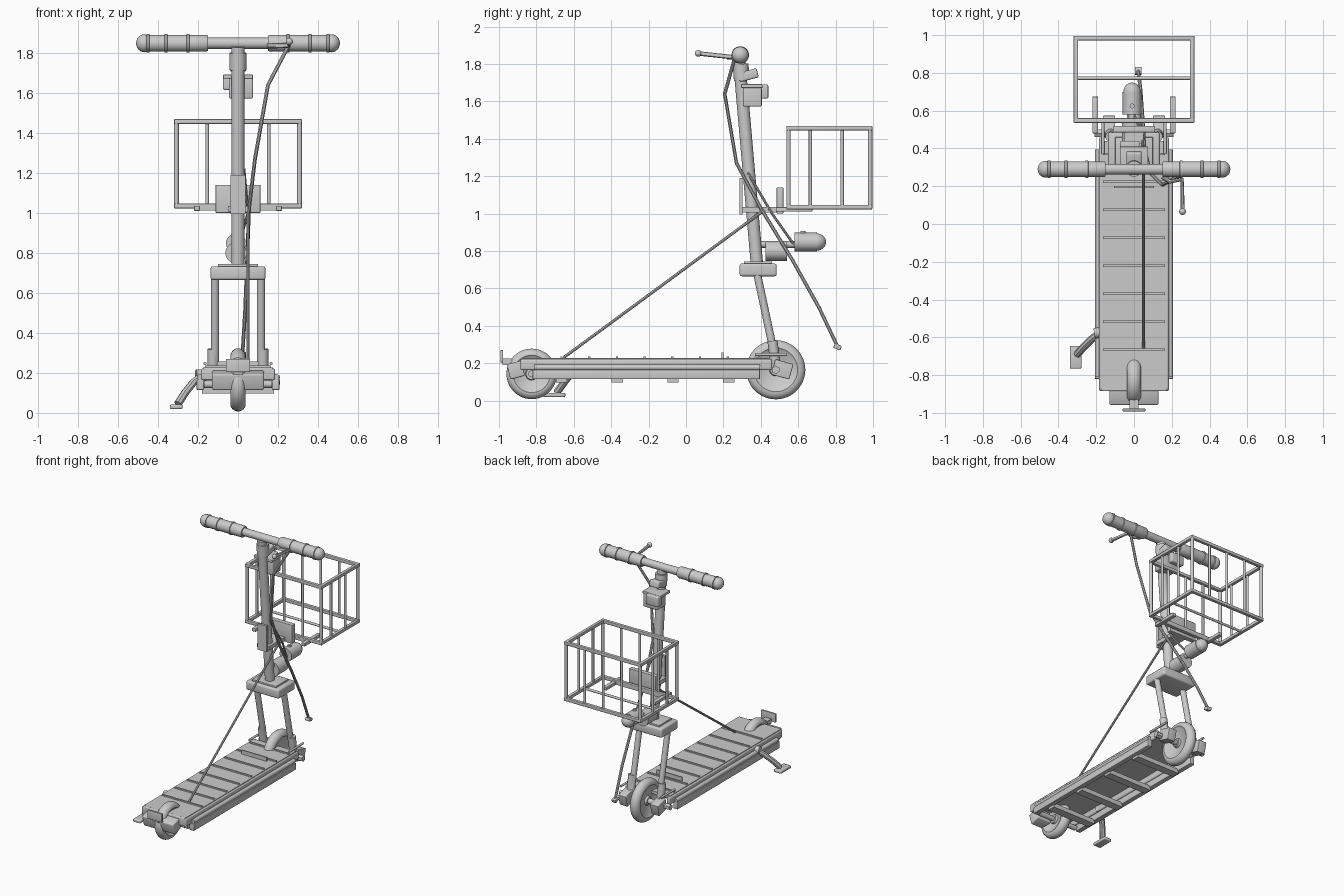
import bpy, bmesh, math
from mathutils import Vector, Matrix

cube = bpy.data.objects.get("Cube")
if cube:
    bpy.data.objects.remove(cube)

GREY = bpy.data.materials.new("plain_grey")
GREY.use_nodes = True
GREY.diffuse_color = (0.6, 0.6, 0.6, 1)
GREY.node_tree.nodes["Principled BSDF"].inputs["Base Color"].default_value = (0.6, 0.6, 0.6, 1)


def add(name, mesh, smooth=False):
    ob = bpy.data.objects.new(name, mesh)
    bpy.context.collection.objects.link(ob)
    mesh.materials.clear()
    mesh.materials.append(GREY)
    if smooth:
        bpy.ops.object.select_all(action='DESELECT')
        ob.select_set(True)
        bpy.context.view_layer.objects.active = ob
        bpy.ops.object.shade_smooth_by_angle(angle=math.radians(40))
    return ob


def finish(name, bm, smooth=False):
    bmesh.ops.recalc_face_normals(bm, faces=bm.faces)
    mesh = bpy.data.meshes.new(name)
    bm.to_mesh(mesh)
    bm.free()
    return add(name, mesh, smooth)


def box(name, x, y, z, bevel=0.0, tilt=0.0):
    """Box from three (low, high) ranges, tilted about its own x axis."""
    bm = bmesh.new()
    size = [r[1] - r[0] for r in (x, y, z)]
    mid = [(r[0] + r[1]) / 2 for r in (x, y, z)]
    bmesh.ops.create_cube(bm, size=1, matrix=Matrix.Diagonal((*size, 1)))
    if bevel:
        bmesh.ops.bevel(bm, geom=bm.edges[:], offset=bevel, segments=3, profile=0.5, affect='EDGES')
    bm.transform(Matrix.Translation(mid) @ Matrix.Rotation(math.radians(tilt), 4, 'X'))
    return finish(name, bm, bevel > 0)


def rod(name, a, b, r, r2=None, sides=20):
    a, b = Vector(a), Vector(b)
    turn = (b - a).to_track_quat('Z', 'Y').to_matrix().to_4x4()
    bm = bmesh.new()
    bmesh.ops.create_cone(bm, cap_ends=True, segments=sides, radius1=r, radius2=r2 or r,
                          depth=(b - a).length, matrix=Matrix.Translation((a + b) / 2) @ turn)
    return finish(name, bm, True)


def lathe_x(name, profile, centre, steps=40):
    """Spin (x, radius) points around the x axis."""
    bm = bmesh.new()
    vs = [bm.verts.new((x, 0, r)) for x, r in profile]
    es = [bm.edges.new(p) for p in zip(vs, vs[1:])]
    bmesh.ops.spin(bm, geom=vs + es, axis=(1, 0, 0), cent=(0, 0, 0), angle=math.tau, steps=steps)
    bmesh.ops.remove_doubles(bm, verts=bm.verts, dist=1e-5)
    bm.transform(Matrix.Translation(centre))
    return finish(name, bm, True)


def cable(name, pts, r):
    cu = bpy.data.curves.new(name + "_path", 'CURVE')
    cu.dimensions = '3D'
    cu.bevel_depth, cu.bevel_resolution, cu.use_fill_caps = r, 2, True
    sp = cu.splines.new('POLY')
    sp.points.add(len(pts) - 1)
    for p, co in zip(sp.points, pts):
        p.co = (*co, 1)
    tmp = bpy.data.objects.new(name + "_path", cu)
    mesh = bpy.data.meshes.new_from_object(tmp)
    bpy.data.objects.remove(tmp)
    return add(name, mesh, True)


def ball(name, centre, r, stretch=(1, 1, 1)):
    bm = bmesh.new()
    bmesh.ops.create_uvsphere(bm, u_segments=24, v_segments=14, radius=r,
                              matrix=Matrix.Translation(centre) @ Matrix.Diagonal((*stretch, 1)))
    return finish(name, bm, True)


# Wheels: rounded tyre with a dished disc and hub
def wheel(name, y, z, r, w):
    half = [(0.03, 0), (0.03, 0.03), (0.014, 0.034), (w * 0.8, r * 0.68), (w, r * 0.74)]
    half += [(w * math.cos(t), r * 0.74 + r * 0.26 * math.sin(t)) for t in
             [math.pi / 2 * k / 6 for k in range(1, 7)]]
    other = [(-x, rr) for x, rr in reversed(half[:-1])]
    lathe_x(name, half + other, (0, y, z), 48)


wheel("front_wheel", 0.48, 0.165, 0.158, 0.038)
wheel("rear_wheel", -0.825, 0.143, 0.135, 0.038)
rod("front_axle", (-0.17, 0.48, 0.165), (0.17, 0.48, 0.165), 0.02)
rod("rear_axle", (-0.17, -0.825, 0.143), (0.17, -0.825, 0.143), 0.018)

# Deck: thin plate, side rails, tread ribs and cross members below
box("deck_plate", (-0.175, 0.175), (-0.87, 0.44), (0.205, 0.227))
box("deck_rear_lip", (-0.175, 0.175), (-0.885, -0.865), (0.165, 0.227), 0.006)
for i in range(8):
    y = -0.665 + 0.148 * i
    box(f"tread_rib_{i}", (-0.165, 0.165), (y - 0.006, y + 0.006), (0.225, 0.236))
for i in range(4):
    y = -0.665 + 0.298 * i
    box(f"cross_member_{i}", (-0.18, 0.18), (y - 0.03, y + 0.03), (0.097, 0.13))
box("deck_stop", (-0.105, 0.105), (0.19, 0.2), (0.225, 0.257))
for s, side in ((-1, "right"), (1, "left")):
    def span(a, b):
        return tuple(sorted((a * s, b * s)))
    box(f"upper_rail_{side}", span(0.16, 0.185), (-0.885, 0.46), (0.163, 0.222), 0.01)
    box(f"lower_rail_{side}", span(0.17, 0.207), (-0.82, 0.395), (0.115, 0.165), 0.004)
    rod(f"rail_trim_{side}", (0.19 * s, -0.81, 0.178), (0.19 * s, 0.395, 0.178), 0.016)
    # Fork leg, sleeve, dropout and axle nut
    rod(f"fork_leg_{side}", (0.115 * s, 0.38, 0.68), (0.115 * s, 0.478, 0.22), 0.021)
    rod(f"fork_sleeve_{side}", (0.125 * s, 0.462, 0.32), (0.125 * s, 0.482, 0.17), 0.027)
    box(f"dropout_{side}", span(0.1, 0.165), (0.465, 0.565), (0.125, 0.21), 0.004, -15)
    rod(f"axle_nut_{side}", (0.16 * s, 0.48, 0.165), (0.21 * s, 0.48, 0.165), 0.022, sides=6)
    rod(f"fork_side_bar_{side}", (0.165 * s, 0.37, 0.247), (0.165 * s, 0.54, 0.247), 0.008)
    # Grip with raised rings and a rounded end
    prof = [(0.15, 0), (0.15, 0.038), (0.16, 0.042), (0.235, 0.042)]
    for x in (0.25, 0.36, 0.45):
        prof += [(x - 0.008, 0.042), (x - 0.006, 0.047), (x + 0.006, 0.047), (x + 0.008, 0.042)]
    prof += [(0.466 + 0.044 * math.sin(t), 0.045 * math.cos(t)) for t in
             [math.pi / 2 * k / 6 for k in range(7)]]
    lathe_x(f"grip_{side}", [(x * s, max(r, 0)) for x, r in prof], (0, 0.29, 1.848), 28)
    # Basket support
    box(f"basket_support_{side}", span(0.19, 0.22), (0.48, 0.675), (1.01, 1.035), 0.004)

# Rear block with plate
box("rear_block", (-0.13, 0.13), (-0.95, -0.87), (0.122, 0.205), 0.008, 15)
box("rear_plate", (-0.06, 0.06), (-0.992, -0.978), (0.205, 0.27), 0.002)
box("rear_plate_mount", (-0.025, 0.025), (-0.98, -0.93), (0.19, 0.225))

# Steering column
rod("handlebar", (-0.2, 0.29, 1.848), (0.2, 0.29, 1.848), 0.028)
rod("stem", (0, 0.283, 1.83), (0, 0.38, 0.72), 0.033, sides=28)
rod("stem_collar", (0, 0.292, 1.8), (0, 0.298, 1.715), 0.042)
box("stem_clamp", (-0.04, 0.04), (0.28, 0.385), (1.715, 1.765), 0.01, 15)
box("fork_crown", (-0.137, 0.137), (0.287, 0.485), (0.665, 0.733), 0.012)
box("crown_cap", (-0.1, 0.1), (0.31, 0.46), (0.73, 0.745), 0.003)

# Instrument on the stem
box("instrument_body", (-0.045, 0.075), (0.305, 0.405), (1.572, 1.675), 0.008)
box("instrument_lid", (-0.075, 0.075), (0.295, 0.41), (1.672, 1.692), 0.004)
box("instrument_knob", (-0.075, 0.03), (0.395, 0.44), (1.615, 1.69), 0.008)

# Basket mount
box("mount_back_plate", (-0.037, 0.037), (0.285, 0.302), (0.995, 1.19))
box("mount_front_plate", (-0.112, 0.112), (0.485, 0.52), (1.0, 1.14), 0.003)
box("mount_arm", (-0.05, 0.05), (0.3, 0.52), (1.005, 1.035))
box("mount_cross_bar", (-0.22, 0.22), (0.535, 0.56), (1.012, 1.035))

# Basket: rims, posts and floor rods
X, Y0, Y1, Z0, Z1, T = 0.308, 0.548, 0.984, 1.035, 1.457, 0.012
for z, level in ((Z0, "bottom"), (Z1, "top")):
    for k, y in enumerate((Y0, Y1)):
        box(f"basket_{level}_rail_{k}", (-X - T, X + T), (y - T, y + T), (z - T, z + T), 0.004)
    for k, x in enumerate((-X, X)):
        box(f"basket_{level}_side_{k}", (x - T, x + T), (Y0, Y1), (z - T, z + T), 0.004)
posts = [(x, y, T) for x in (-X, X) for y in (Y0, Y1)]
posts += [(x, y, 0.009) for x in (-X / 2, 0, X / 2) for y in (Y0, Y1)]
posts += [(x, y, 0.009) for x in (-X, X) for y in (0.665, 0.835)]
for k, (x, y, r) in enumerate(posts):
    rod(f"basket_post_{k}", (x, y, Z0), (x, y, Z1), r, sides=12)
rod("basket_floor_rod", (-X, 0.772, Z0), (X, 0.772, Z0), 0.009, sides=12)

# Headlight and horn
rod("headlight_body", (-0.01, 0.58, 0.848), (-0.01, 0.7, 0.848), 0.05, sides=28)
ball("headlight_lens", (-0.01, 0.695, 0.848), 0.047, (1, 1.15, 1))
rod("headlight_button", (-0.01, 0.625, 0.89), (-0.01, 0.625, 0.908), 0.013)
rod("horn", (-0.01, 0.425, 0.8), (-0.01, 0.54, 0.8), 0.053, sides=28)
rod("headlight_bracket", (-0.01, 0.36, 0.835), (-0.01, 0.6, 0.835), 0.018)

# Brake lever and cables
cable("brake_lever", [(0.15, 0.25, 1.835), (0.19, 0.225, 1.835), (0.255, 0.235, 1.838),
                      (0.257, 0.07, 1.856)], 0.012)
ball("lever_tip", (0.257, 0.066, 1.857), 0.018)
cable("front_cable", [(0.25, 0.26, 1.83), (0.15, 0.207, 1.64), (0.085, 0.27, 1.27),
                      (0.055, 0.405, 1.02), (0.045, 0.57, 0.75), (0.035, 0.71, 0.5), (0.022, 0.81, 0.29)], 0.01)
box("cable_end", (0.005, 0.04), (0.79, 0.83), (0.275, 0.3), 0.004, -20)
cable("light_cable", [(0.03, 0.33, 1.22), (0.05, 0.46, 1.0), (0.0, 0.58, 0.83)], 0.007)
cable("rear_cable", [(0.05, 0.42, 1.02), (0.05, -0.655, 0.23)], 0.008)

# Kickstand
rod("kickstand_pivot", (-0.16, -0.57, 0.19), (-0.21, -0.58, 0.19), 0.028)
cable("kickstand_leg", [(-0.18, -0.575, 0.185), (-0.225, -0.61, 0.15), (-0.265, -0.65, 0.1),
                        (-0.3, -0.69, 0.045)], 0.02)
box("kickstand_foot", (-0.34, -0.278), (-0.765, -0.645), (0.02, 0.042), 0.006)
